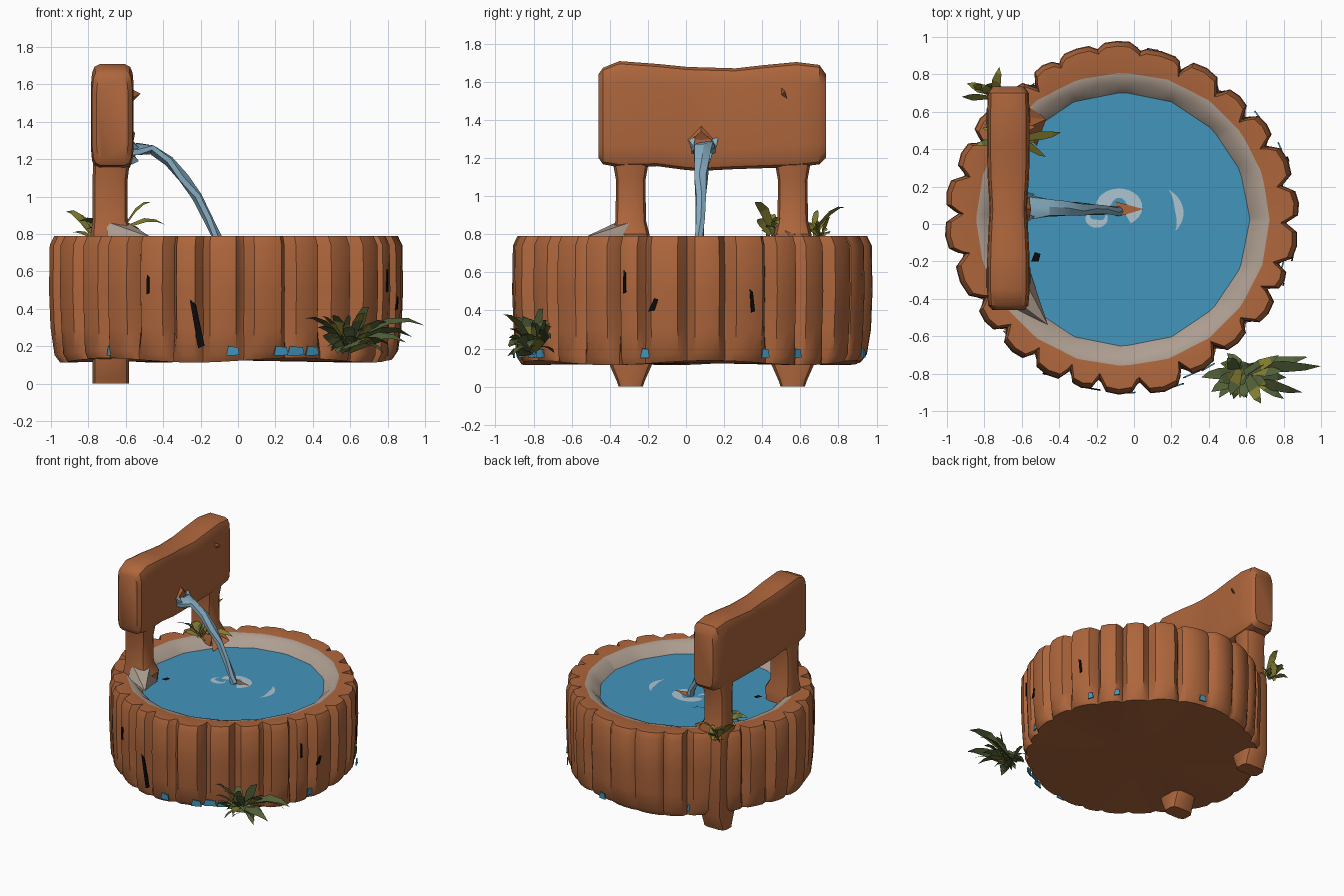
import bpy, bmesh, math, random
from mathutils import Vector as V

if "Cube" in bpy.data.objects:
    bpy.data.objects.remove(bpy.data.objects["Cube"])
random.seed(4)
CX, CY = -0.06, 0.025
WZ = .715  # water level


def mat(name, *c):
    m = bpy.data.materials.new(name)
    m.diffuse_color = (*c, 1)
    m.use_nodes = True
    m.node_tree.nodes["Principled BSDF"].inputs["Base Color"].default_value = m.diffuse_color
    return m


BROWN = mat("brown_wood", 0.42, 0.132, 0.045)
STONE = mat("pale_stone", 0.42, 0.34, 0.28)
WATER = mat("blue_water", 0.055, 0.30, 0.50)
FOAM = mat("pale_foam", 0.42, 0.55, 0.62)
FLOW = mat("falling_water", 0.24, 0.42, 0.54)
GREEN = mat("dark_green_leaf", 0.085, 0.12, 0.04)
OLIVE = mat("olive_leaf", 0.23, 0.21, 0.03)
BLACK = mat("black_crack", 0.003, 0.003, 0.003)


def make(name, verts, faces, mats, idx=None, smooth=35, fix=True):
    me = bpy.data.meshes.new(name)
    me.from_pydata([tuple(v) for v in verts], [], faces)
    for m in mats:
        me.materials.append(m)
    if idx:
        for p, i in zip(me.polygons, idx):
            p.material_index = i
    if fix:
        bm = bmesh.new()
        bm.from_mesh(me)
        bmesh.ops.recalc_face_normals(bm, faces=bm.faces)
        bm.to_mesh(me)
        bm.free()
    ob = bpy.data.objects.new(name, me)
    bpy.context.collection.objects.link(ob)
    if smooth:
        bpy.ops.object.select_all(action='DESELECT')
        ob.select_set(True)
        bpy.context.view_layer.objects.active = ob
        bpy.ops.object.shade_smooth_by_angle(angle=math.radians(smooth))
    return ob


def loft(name, secs, n, material, power=1.0):
    """Skin of cross-sections (centre, axis a, axis b); power<1 squares them off."""
    vs, fs = [], []
    sq = lambda t: math.copysign(abs(t) ** power, t)
    for c, a, b in secs:
        for k in range(n):
            t = math.tau * (k + .5) / n
            vs.append(V(c) + V(a) * sq(math.cos(t)) + V(b) * sq(math.sin(t)))
    for s in range(len(secs) - 1):
        for k in range(n):
            j = (k + 1) % n
            fs.append((s*n + k, s*n + j, s*n + n + j, s*n + n + k))
    fs += [tuple(range(n)), tuple(range(len(vs) - n, len(vs)))]
    return make(name, vs, fs, [material])


# --- basin: one turned shell whose radius follows the staves
COUNT = 26
cuts = [math.tau * (i + random.uniform(-.18, .18)) / COUNT for i in range(COUNT)]
bump = [random.uniform(-.018, .014) for _ in cuts]
SHAPE = [(0, -.07), (.08, -.045), (.2, -.004), (.5, .006), (.8, -.004), (.93, -.045)]
angles, radii = [], []
for i, a in enumerate(cuts):
    w = (cuts[(i + 1) % COUNT] - a) % math.tau
    for u, d in SHAPE:
        t = a + w * u
        soft = .4 if 1.2 < t < 2.0 else 1
        angles.append(t)
        radii.append(.92 + .012 * math.cos(4 * t) + bump[i] + d * soft)


def poly_r(r, t, sides):
    seg = math.tau / sides
    return r * math.cos(seg / 2) / math.cos((t % seg) - seg / 2)


verts, faces, idx = [], [], []
# (radius offset, height, share of the stave relief kept)
rings = [(-.025, .125, .35), (-.005, .165, .6), (.0, .3, 1), (.008, .5, 1), (.004, .74, 1), (-.02, .79, 1)]
N = len(angles)
for off, z, keep in rings:
    for t, r in zip(angles, radii):
        lift = .012 * math.sin(5 * t + 1) if z < .2 else 0
        r = .905 + (r - .905) * keep + off
        verts.append((CX + r * math.cos(t), CY + r * math.sin(t), z + lift))
for r0, sides, z in ((.785, 20, .789), (.735, 18, .775), (.68, 16, WZ)):
    for t in angles:
        r = poly_r(r0, t, sides)
        verts.append((CX + r * math.cos(t), CY + r * math.sin(t), z))
LAST = len(rings) + 2
for s in range(LAST):
    for k in range(N):
        j = (k + 1) % N
        faces.append((s*N + k, s*N + j, s*N + N + j, s*N + N + k))
        idx.append(1 if s >= len(rings) else 0)
verts += [(CX, CY, .125), (CX, CY, WZ)]
for k in range(N):
    j = (k + 1) % N
    faces += [(k, j, len(verts) - 2), (LAST*N + j, LAST*N + k, len(verts) - 1)]
    idx += [0, 2]
make("basin", verts, faces, [BROWN, STONE, WATER], idx, 40)


# --- small marks lying on the stave wall: dark cracks and water stains
def wall_mark(name, t, z, w, h, lean, material):
    k = min(range(N), key=lambda i: abs((angles[i] - t + math.pi) % math.tau - math.pi))
    r = radii[k] + .012
    out = V((math.cos(t), math.sin(t), 0))
    side = V((-out.y, out.x, 0))
    c = V((CX, CY, z)) + out * r
    pts = [(-w, -h), (w, -h * .9), (w * .8, h * .8), (-w * .7, h)]
    vs = [c + side * (x + lean * y) + V((0, 0, y)) for x, y in pts]
    make(name, vs + [v - out * .008 for v in vs],
         [(0, 1, 2, 3), (7, 6, 5, 4)] + [(i, (i+1) % 4, (i+1) % 4 + 4, i + 4) for i in range(4)],
         [material], smooth=0)


for i, (d, z, w, h, l) in enumerate([(-100, .32, .018, .13, -.2), (-117, .53, .008, .05, 0), (-12, .43, .016, .035, .4),
                                     (20, .45, .01, .06, -.1), (-22, .55, .008, .06, 0)]):
    wall_mark(f"crack_{i}", math.radians(d), z, w, h, l, BLACK)
for i, (d, w) in enumerate([(-88, .035), (-72, .04), (-66, .05), (-60, .04), (-15, .035), (25, .022), (38, .022),
                            (-135, .03), (80, .03), (125, .03)]):
    wall_mark(f"water_stain_{i}", math.radians(d), .175, w, .025, 0, WATER)

# --- two posts running from the ground up to the beam
for name, y in (("post_front", -.29), ("post_back", .56)):
    secs = [(-.68, .0, .10, .065), (-.68, .03, .10, .075), (-.68, .13, .10, .12), (-.68, .70, .11, .11),
            (-.67, .80, .12, .10), (-.685, .87, .095, .082), (-.685, 1.08, .095, .078), (-.675, 1.2, .10, .10)]
    loft(name, [((x, y, z), (a, 0, 0), (0, b, 0)) for x, z, a, b in secs], 12, BROWN, .5)
# stone fillet on the rim beside the front post, wooden one beside the back post
make("front_footing", [(-.70, -.42, .78), (-.46, -.54, .78), (-.50, -.42, .76), (-.56, -.24, .72),
                       (-.585, -.30, .86), (-.70, -.36, .865)],
     [(0, 1, 5), (1, 4, 5), (1, 2, 4), (2, 3, 4), (0, 5, 4, 3), (0, 3, 2, 1)], [STONE], smooth=0)
make("back_footing", [(-.60, .67, .78), (-.47, .56, .77), (-.52, .42, .72), (-.62, .62, .84), (-.60, .50, .84)],
     [(0, 1, 4, 3), (1, 2, 4), (0, 3, 4, 2, 1)], [BROWN], smooth=0)

# --- beam: soft rounded log with sagging top
secs = [(-.46, .085, 1.20, 1.64), (-.435, .108, 1.165, 1.675), (-.35, .115, 1.15, 1.71), (-.15, .113, 1.155, 1.695),
        (.0, .105, 1.135, 1.68), (.08, .10, 1.13, 1.677), (.16, .105, 1.135, 1.675), (.26, .112, 1.14, 1.672),
        (.42, .115, 1.145, 1.69), (.58, .115, 1.15, 1.705), (.70, .11, 1.165, 1.69), (.735, .085, 1.2, 1.64)]
loft("beam", [((-.672, y, (a + b) / 2), (h, 0, 0), (0, 0, (b - a) / 2)) for y, h, a, b in secs], 16, BROWN, .32)
# carved hood over the spout and a small splinter
make("spout_hood", [(-.575, -.0, 1.29), (-.575, .08, 1.37), (-.575, .16, 1.29), (-.56, .02, 1.29),
                    (-.55, .08, 1.34), (-.56, .14, 1.29)],
     [(0, 1, 4, 3), (1, 2, 5, 4), (0, 3, 4), (2, 4, 5), (0, 4, 2), (0, 2, 1)], [BROWN], smooth=0)
make("splinter", [(-.56, .50, 1.57), (-.52, .52, 1.55), (-.56, .53, 1.51), (-.56, .50, 1.53)],
     [(0, 1, 2), (0, 3, 1), (1, 3, 2), (0, 2, 3)], [BROWN], smooth=0)

# --- falling water: flat twisted ribbon along an arc
path = [(-.58, 1.24, .075, .035), (-.54, 1.255, .07, .03), (-.46, 1.25, .052, .026), (-.37, 1.19, .045, .028),
        (-.29, 1.10, .038, .03), (-.22, 1.0, .03, .028), (-.16, .88, .027, .026), (-.105, .77, .025, .026),
        (-.08, .70, .028, .03)]
secs = []
for i, (x, z, wy, wz) in enumerate(path):
    p, q = path[max(i - 1, 0)], path[min(i + 1, len(path) - 1)]
    nrm = V((p[1] - q[1], 0, q[0] - p[0])).normalized()
    tw = .35 * math.sin(i * 2)
    side = V((0, 1, 0))
    secs.append(((x, .092 - .003 * i, z), (side * math.cos(tw) + nrm * math.sin(tw)) * wy,
                 (nrm * math.cos(tw) - side * math.sin(tw)) * wz))
loft("water_stream", secs, 6, FLOW)
for i, (y, z) in enumerate([(.03, 1.28), (.15, 1.28), (.12, 1.21)]):
    make(f"spout_splash_{i}", [(-.57, y - .02, z + .02), (-.57, y + .02, z + .03), (-.53, y + .01, z - .02), (-.57, y, z - .04)],
         [(0, 1, 2), (0, 2, 3), (1, 3, 2), (0, 3, 1)], [FLOW], smooth=0)


# --- foam and ripple plates on the water
def arc_plate(name, cx, cy, rx, ry, width, a0, a1, taper):
    vs, fs, n = [], [], 18
    for k in range(n + 1):
        t = math.radians(a0 + (a1 - a0) * k / n)
        w = width * (max(math.sin(math.pi * k / n), .05) if taper else 1 + .2 * math.sin(3 * t))
        for s in (0, w):
            vs.append((cx + (rx - s) * math.cos(t), cy + (ry - s) * math.sin(t), WZ + .004))
        if k < n:
            fs.append((2*k, 2*k + 2, 2*k + 3, 2*k + 1))
    make(name, vs, fs, [FOAM], smooth=0, fix=False)


arc_plate("splash_ring", -.08, .09, .125, .1, .062, -60, 190, False)
arc_plate("splash_arc", -.2, .03, .06, .05, .045, 110, 400, True)
arc_plate("ripple", .08, .06, .185, .15, .045, -40, 55, True)
make("floating_chip", [(-.10, .12, WZ + .008), (-.08, .04, WZ + .008), (.05, .08, WZ + .01)], [(0, 2, 1)][::1], [BROWN], smooth=0)
make("water_gap", [(-.55, -.20, WZ + .01), (-.51, -.20, WZ + .01), (-.50, -.16, WZ + .01), (-.53, -.15, WZ + .01)],
     [(0, 1, 2, 3)], [BLACK], smooth=0, fix=False)


# --- plants: clumps of bent pointed leaves
def clump(name, base, tips, width, mats, tone):
    vs, fs, idx = [], [], []
    for i, tip in enumerate(tips):
        b = V(base) + V([random.uniform(-.03, .03) for _ in range(3)])
        d = V(tip) - b
        side = d.cross(V((random.uniform(-.7, .7), random.uniform(-.7, .7), 1))).normalized() * width
        up = V((0, 0, d.length * .14))
        o = len(vs)
        vs += [b - side * .4, b + side * .4, b + d * .55 + up + side, b + d * .55 + up - side,
               b + d * .8 + up * .8 + side * .75, b + d * .8 + up * .8 - side * .5, V(tip)]
        fs += [(o, o+1, o+2, o+3), (o+3, o+2, o+4, o+5), (o+5, o+4, o+6)]
        idx += [1 if random.random() < tone else 0 for _ in range(3)]
    make(name, vs, fs, mats, idx, smooth=0, fix=False)


def tips_in(n, lo, hi):
    return [[random.uniform(a, b) for a, b in zip(lo, hi)] for _ in range(n)]


clump("base_fern", (.58, -.79, .2), tips_in(26, (.39, -.94, .15), (.82, -.69, .37)) +
      [(1.0, -.76, .31), (.93, -.71, .25), (.90, -.90, .22), (.36, -.82, .35), (.68, -.96, .38), (.70, -.75, .41)],
      .034, [GREEN, OLIVE], .15)
clump("outer_fern", (-.77, .69, .79), tips_in(9, (-.90, .62, .80), (-.68, .77, .90)) +
      [(-.92, .68, .92), (-.72, .84, .94)], .026, [OLIVE, GREEN], .2)
clump("inner_fern", (-.64, .45, .80), tips_in(10, (-.84, .37, .81), (-.48, .54, .90)) +
      [(-.39, .49, .85), (-.47, .36, .97), (-.85, .42, .87)], .026, [OLIVE, GREEN], .2)
